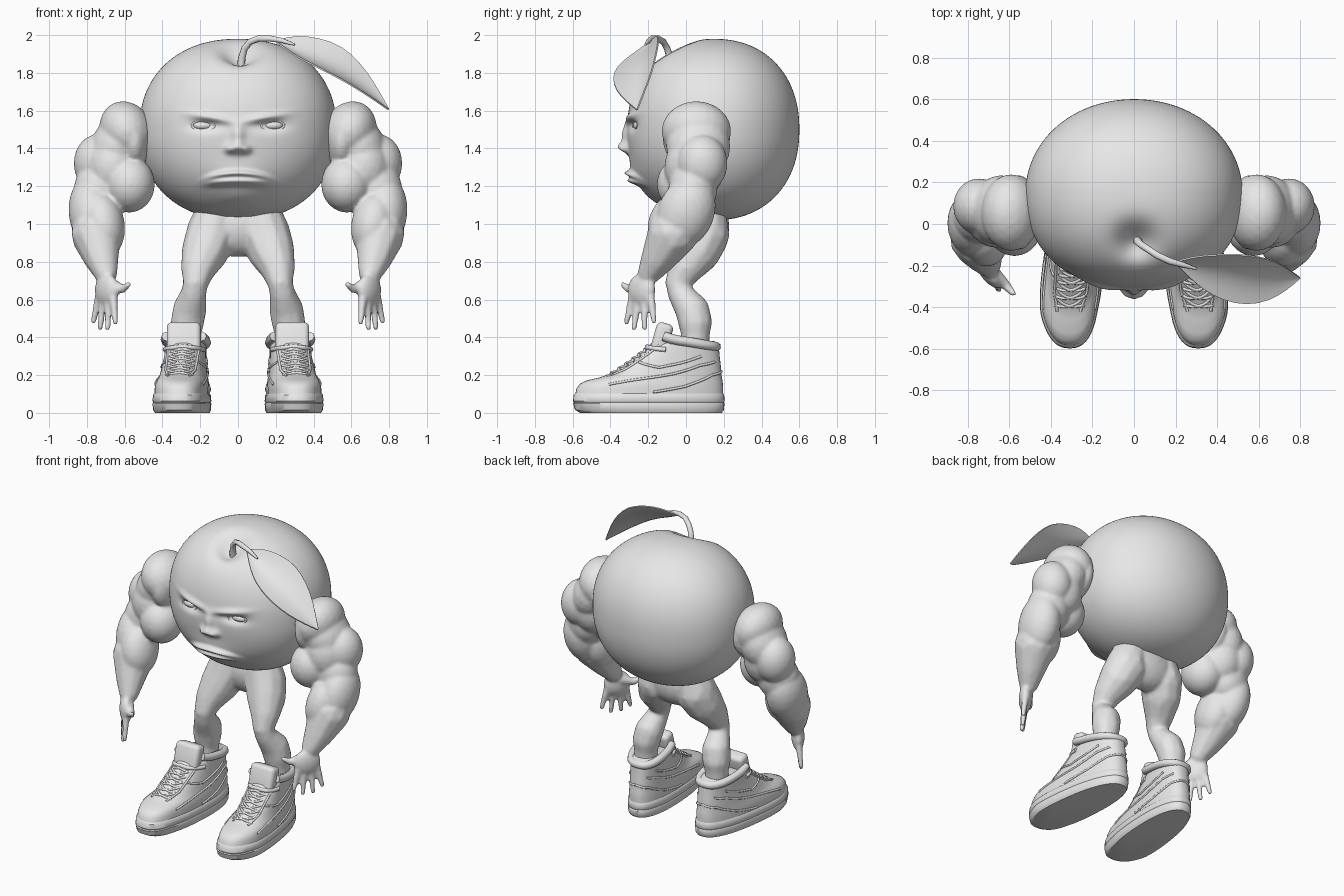
import bpy, bmesh, math
from mathutils import Vector, Matrix, Euler

if "Cube" in bpy.data.objects:
    bpy.data.objects.remove(bpy.data.objects["Cube"])

grey = bpy.data.materials.new("plain grey")
grey.diffuse_color = (0.8, 0.8, 0.8, 1)
grey.use_nodes = True
grey.node_tree.nodes["Principled BSDF"].inputs["Base Color"].default_value = grey.diffuse_color


def finish(ob, mirror=False, angle=50):
    """Apply modifiers, mirror across x, shade smooth."""
    bpy.ops.object.select_all(action='DESELECT')
    bpy.context.view_layer.objects.active = ob
    ob.select_set(True)
    if ob.type != 'MESH' or ob.modifiers:
        bpy.ops.object.convert(target='MESH')
        ob = bpy.context.object
    if mirror:
        ob.modifiers.new("mirror", 'MIRROR').use_mirror_merge = False
        bpy.ops.object.convert(target='MESH')
        ob = bpy.context.object
    for p in ob.data.polygons:
        p.use_smooth = True
    ob.data.set_sharp_from_angle(angle=math.radians(angle))
    ob.data.materials.clear()
    ob.data.materials.append(grey)
    return ob


def link(name, bm):
    bmesh.ops.recalc_face_normals(bm, faces=bm.faces)
    me = bpy.data.meshes.new(name)
    bm.to_mesh(me)
    bm.free()
    ob = bpy.data.objects.new(name, me)
    bpy.context.collection.objects.link(ob)
    return ob


def ball(bm, c, r, rot=(0, 0, 0), sub=3):
    r = r if isinstance(r, tuple) else (r, r, r)
    m = Matrix.LocRotScale(Vector(c), Euler([math.radians(a) for a in rot]), Vector(r))
    bmesh.ops.create_icosphere(bm, subdivisions=sub, radius=1, matrix=m)


def chain(bm, pts, steps=7):
    """Row of balls through (x, y, z, radius) points."""
    for a, b in zip(pts, pts[1:]):
        for i in range(steps + 1):
            p = Vector(a).lerp(Vector(b), i / steps)
            ball(bm, p[:3], p[3], sub=2)


def fuse(ob, voxel, smooth):
    m = ob.modifiers.new("fuse", 'REMESH')
    m.mode, m.voxel_size = 'VOXEL', voxel
    s = ob.modifiers.new("soften", 'SMOOTH')
    s.factor, s.iterations = 0.5, smooth


def tubes(name, paths, r, mirror=False, cyclic=False):
    cu = bpy.data.curves.new(name, 'CURVE')
    cu.dimensions, cu.bevel_depth, cu.bevel_resolution = '3D', r, 2
    cu.use_fill_caps = True
    for path in paths:
        sp = cu.splines.new('POLY')
        sp.points.add(len(path) - 1)
        for q, p in zip(sp.points, path):
            q.co = (*p[:3], 1)
            q.radius = p[3] if len(p) > 3 else 1
        sp.use_cyclic_u = cyclic
    ob = bpy.data.objects.new(name, cu)
    bpy.context.collection.objects.link(ob)
    return finish(ob, mirror)


# fruit body with stem dimple and sculpted face
def g(x, z, cx, cz, sx, sz):
    return math.exp(-((x - cx) / sx) ** 2 - ((z - cz) / sz) ** 2)


def face(x, z):
    ax = abs(x)
    d = 0.03 * g(x, z, 0, 1.47, 0.035, 0.06) + 0.045 * g(x, z, 0, 1.405, 0.045, 0.03)
    d += 0.025 * g(ax, z, 0.045, 1.395, 0.025, 0.02)
    d += 0.022 * g(ax, z, 0.14, 1.56 + 0.17 * (ax - 0.13), 0.11, 0.022)
    d -= 0.028 * g(ax, z, 0.17, 1.522, 0.08, 0.03)
    lip = math.exp(-(x / 0.16) ** 4)
    line = 1.255 - 0.9 * x * x
    d += lip * (0.035 * g(0, z, 0, line + 0.014, 1, 0.016)
                + 0.04 * g(0, z, 0, line - 0.028 + 0.5 * x * x, 1, 0.02))
    return d + 0.025 * g(x, z, 0, 1.25, 0.17, 0.08) + 0.015 * g(x, z, 0, 1.14, 0.1, 0.05)


bm = bmesh.new()
bmesh.ops.create_icosphere(bm, subdivisions=7, radius=1)
for v in bm.verts:
    e = 2.2 if v.co.y < 0 else 2.04
    flat = (abs(v.co.x) ** e + abs(v.co.y) ** e) ** (1 / e)
    n = v.co / (flat ** 2.2 + abs(v.co.z) ** 2.2) ** (1 / 2.2)
    x, y, z = 0.522 * n.x, 0.145 + 0.455 * n.y, 1.5 + 0.48 * n.z
    if n.z > 0:
        z -= 0.085 * math.exp(-((x - 0.01) ** 2 + ((y + 0.085) * 1.1) ** 2) / 0.095 ** 2)
    if n.y < 0:
        y -= face(x, z) * min(1, -n.y * 2)
    v.co = (x, y, z)
finish(link("fruit_body", bm), angle=80)

# eyes and eyelids
bm = bmesh.new()
ball(bm, (0.183, -0.25, 1.522), (0.055, 0.03, 0.025))
finish(link("eyes", bm), True)
ring = [(0.183 + 0.06 * math.cos(t), -0.268 + 0.012 * math.cos(t), 1.522 + 0.028 * math.sin(t))
        for t in [i * math.tau / 28 for i in range(28)]]
tubes("eyelids", [ring], 0.006, True, True)

# muscular arms with hands
bm = bmesh.new()
ball(bm, (0.59, 0.055, 1.49), (0.14, 0.185, 0.165), (0, 25, 0))     # shoulder
ball(bm, (0.55, 0.055, 1.45), (0.085, 0.18, 0.17))
ball(bm, (0.64, 0.065, 1.41), (0.14, 0.17, 0.18), (0, -25, 0))
ball(bm, (0.575, -0.01, 1.21), (0.135, 0.145, 0.15))                # biceps
ball(bm, (0.745, 0.085, 1.32), (0.125, 0.135, 0.155))               # triceps
ball(bm, (0.66, 0.045, 1.3), (0.15, 0.16, 0.18))
ball(bm, (0.73, 0.035, 1.18), (0.14, 0.13, 0.15))                   # elbow
ball(bm, (0.775, 0.0, 1.06), (0.122, 0.15, 0.2), (-22, 5, 0))       # forearm
ball(bm, (0.715, -0.06, 1.0), (0.115, 0.14, 0.18), (-20, 10, 0))
chain(bm, [(0.75, -0.07, 0.95, 0.137), (0.725, -0.14, 0.83, 0.097), (0.7, -0.195, 0.74, 0.063)])
ball(bm, (0.695, -0.235, 0.65), (0.042, 0.088, 0.09), (-10, 0, -38))   # palm
fingers = [(0.65, -0.315, 0.48), (0.69, -0.275, 0.45), (0.73, -0.22, 0.45), (0.765, -0.17, 0.485)]
for i, tip in enumerate(fingers):
    base = (0.66 + 0.026 * i, -0.285 + 0.033 * i, 0.61)
    chain(bm, [(*base, 0.024), (*tip, 0.017)], 9)
chain(bm, [(0.67, -0.24, 0.68, 0.035), (0.61, -0.3, 0.655, 0.024), (0.58, -0.335, 0.68, 0.016)])
arms = link("arms", bm)
fuse(arms, 0.009, 12)
finish(arms, True, 80)

# pelvis and legs
bm = bmesh.new()
ball(bm, (0, 0.11, 0.985), (0.22, 0.12, 0.16))
for s in (-1, 1):
    leg = [(.125, .1, 1.02, .12), (.145, .095, .94, .137), (.175, .06, .86, .128), (.21, 0, .77, .095),
           (.224, -.043, .69, .068), (.235, -.028, .63, .07), (.257, .035, .54, .093), (.268, .048, .48, .092),
           (.272, .05, .42, .078), (.272, .05, .34, .075)]
    chain(bm, [(s * x, y, z, r) for x, y, z, r in leg])
legs = link("legs", bm)
fuse(legs, 0.012, 6)
finish(legs, False, 80)


# shoes: stacked outlines (z, front y, back y, half width)
def outline(row, a):
    z, yf, yb, w = row
    c, s = math.cos(a), math.sin(a)
    y = (yf + yb) / 2 + (yb - yf) / 2 * math.copysign(abs(c) ** 0.85, c)
    w *= 1 - 0.22 * max(0, y + 0.45)
    mid = 0.302 - 0.095 * (y + 0.3) - 0.12 * max(0, -y - 0.42)
    return Vector((mid + w * math.copysign(abs(s) ** 0.8, s), y, z))


def stack(name, rows, n=56):
    bm = bmesh.new()
    rings = [[bm.verts.new(outline(r, i * math.tau / n)) for i in range(n)] for r in rows]
    for lo, hi in zip(rings, rings[1:]):
        for i in range(n):
            bm.faces.new((lo[i], lo[i - 1], hi[i - 1], hi[i]))
    bm.faces.new(rings[0])
    bm.faces.new(rings[-1])
    return finish(link(name, bm), True, 40)


stack("shoe_soles", [(0, -.56, .19, .145), (.015, -.587, .2, .153), (.05, -.598, .204, .156),
                     (.056, -.593, .2, .152), (.062, -.598, .204, .156), (.095, -.595, .202, .153),
                     (.105, -.585, .195, .143)])
upper = [(.09, -.588, .197, .145), (.13, -.58, .197, .145), (.155, -.56, .195, .142),
         (.172, -.525, .193, .138), (.187, -.46, .19, .134), (.205, -.405, .188, .13),
         (.23, -.365, .186, .127), (.26, -.32, .183, .123), (.30, -.265, .178, .118),
         (.34, -.215, .175, .117), (.365, -.19, .172, .115), (.38, -.165, .15, .095)]
stack("shoe_uppers", upper)


def on_upper(z, a):
    for lo, hi in zip(upper, upper[1:]):
        if z <= hi[0]:
            t = (z - lo[0]) / (hi[0] - lo[0])
            return outline([p + (q - p) * t for p, q in zip(lo, hi)], a)
    return outline(upper[-1], a)


def trace(pts, steps=8):
    """Path on the shoe surface through (height, angle) points."""
    out = []
    for (z0, a0), (z1, a1) in zip(pts, pts[1:]):
        out += [on_upper(z0 + (z1 - z0) * i / steps, a0 + (a1 - a0) * i / steps) for i in range(steps + 1)]
    return out


pi = math.pi
# crossed laces
laces = []
for k in range(6):
    z = 0.2 + 0.025 * k
    for s in (-1, 1):
        laces.append(trace([(z, pi - s * 0.5), (z + 0.012, pi), (z + 0.026, pi + s * 0.5)]))
tubes("shoe_laces", laces, 0.0075, True)

# raised seams and panel edges on both sides of the shoe
seams = []
for s in (-1, 1):
    def side(*pts):
        seams.append(trace([(z, pi + s * a) for z, a in pts]))
    side((.195, .35), (.23, .6), (.30, .72), (.365, .85))
    side((.15, 1.0), (.19, 1.5), (.25, 2.1), (.27, 2.6))
    side((.11, 1.6), (.14, 2.0), (.2, 2.5), (.22, pi))
    side((.27, .75), (.24, 1.4), (.30, 2.1))
tubes("shoe_seams", seams, 0.007, True)

# padded collar, higher at the sides than the heel
collar = []
for i in range(-14, 15):
    a = i * 2.15 / 14
    p = on_upper(0.355, a)
    collar.append((p.x, p.y - 0.014 * math.cos(a), 0.35 + 0.055 * (abs(i) / 14) ** 2, 1))
tubes("shoe_collar", [collar], 0.026, True)
tubes("ankle_strap", [trace([(.335, pi - 1.2), (.35, pi), (.335, pi + 1.2)], 14)], 0.013, True)

# tongues
bm = bmesh.new()
bmesh.ops.create_cube(bm, size=1, matrix=Matrix.LocRotScale(
    Vector((0.287, -0.128, 0.395)), Euler((math.radians(-16), 0, 0)), Vector((0.18, 0.09, 0.165))))
bmesh.ops.bevel(bm, geom=bm.edges[:], offset=0.028, segments=4, profile=0.5, affect='EDGES')
finish(link("shoe_tongues", bm), True)

# curved stem
stem = [(.015, -.075, 1.82, 1.2), (.02, -.085, 1.88, 1), (.035, -.1, 1.93, .9), (.065, -.12, 1.965, .85),
        (.11, -.15, 1.982, .85), (.17, -.178, 1.982, .85), (.23, -.195, 1.972, .7), (.3, -.215, 1.95, .3)]
tubes("stem", [stem], 0.02)

# leaf lofted between its two edges, dished along the rib
back = [(.2, -.185, 1.975), (.27, -.165, 1.99), (.35, -.153, 2.0), (.5, -.148, 1.97),
        (.6, -.16, 1.905), (.69, -.185, 1.8), (.75, -.225, 1.7), (.8, -.26, 1.61)]
front = [(.2, -.19, 1.97), (.26, -.25, 1.925), (.33, -.315, 1.88), (.43, -.37, 1.83),
         (.54, -.392, 1.775), (.65, -.372, 1.71), (.74, -.315, 1.65), (.8, -.262, 1.608)]
bm = bmesh.new()
grid = []
for a, b in zip(back, front):
    a, b = Vector(a), Vector(b)
    dish = Vector((-0.3, 0.35, -0.6)) * (a - b).length * 0.2
    grid.append([bm.verts.new(a.lerp(b, j / 8) + dish * math.sin(pi * j / 8)) for j in range(9)])
for p, q in zip(grid, grid[1:]):
    for j in range(8):
        bm.faces.new((p[j], p[j + 1], q[j + 1], q[j]))
leaf = link("leaf", bm)
leaf.modifiers.new("round", 'SUBSURF').levels = 1
leaf.modifiers.new("thick", 'SOLIDIFY').thickness = 0.008
finish(leaf, False, 60)
